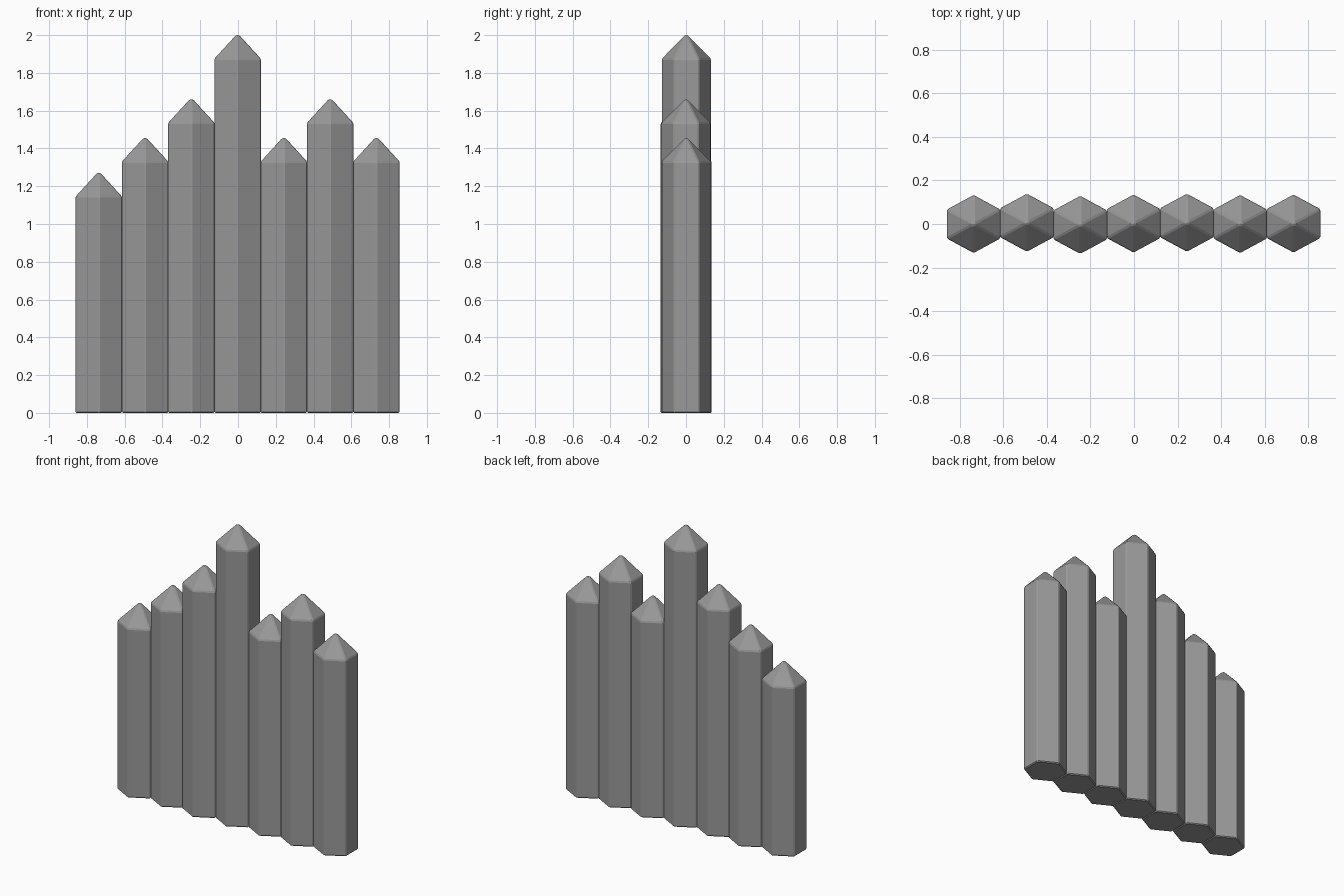
import bpy, bmesh, math

if "Cube" in bpy.data.objects:
    bpy.data.objects.remove(bpy.data.objects["Cube"], do_unlink=True)

HALF_X, HALF_Y = 0.123, 0.133   # stake half sizes
CAP = 0.125                     # height of the pointed cap
SPACING = 0.245

stone = bpy.data.materials.new("weathered_grey")
stone.use_nodes = True
GREY = (0.32, 0.32, 0.32, 1)
stone.diffuse_color = GREY
stone.node_tree.nodes["Principled BSDF"].inputs["Base Color"].default_value = GREY


def stake(name, x, y, height):
    """Six-sided post with a corner facing forward and a blunted point."""
    bm = bmesh.new()
    rings = []
    for z, scale in ((0, 1), (height - CAP, 1), (height, 0.07)):
        ring = []
        for i in range(6):
            a = math.radians(60 * i + 30)
            ring.append(bm.verts.new((HALF_X * scale * math.cos(a) / math.cos(math.pi / 6),
                                      HALF_Y * scale * math.sin(a), z)))
        rings.append(ring)
    for low, high in zip(rings, rings[1:]):
        for i in range(6):
            j = (i + 1) % 6
            bm.faces.new((low[i], low[j], high[j], high[i]))
    bm.faces.new(rings[0][::-1])
    bm.faces.new(rings[-1])
    mesh = bpy.data.meshes.new(name)
    bm.to_mesh(mesh)
    bm.free()
    mesh.materials.append(stone)
    obj = bpy.data.objects.new(name, mesh)
    obj.location = (x, y, 0)
    bpy.context.collection.objects.link(obj)
    # Slightly worn edges
    bevel = obj.modifiers.new("worn_edges", "BEVEL")
    bevel.width = 0.006
    bevel.segments = 1
    bevel.limit_method = "ANGLE"
    bevel.angle_limit = math.radians(20)


# Row of stakes: height and small sideways wobble
ROW = [(1.27, 0), (1.455, 0.006), (1.66, -0.004), (2.0, 0.002),
       (1.455, 0.006), (1.66, 0), (1.455, 0.002)]
for n, (height, wobble) in enumerate(ROW):
    stake(f"stake_{n + 1}", (n - 3) * SPACING - 0.002, wobble, height)
